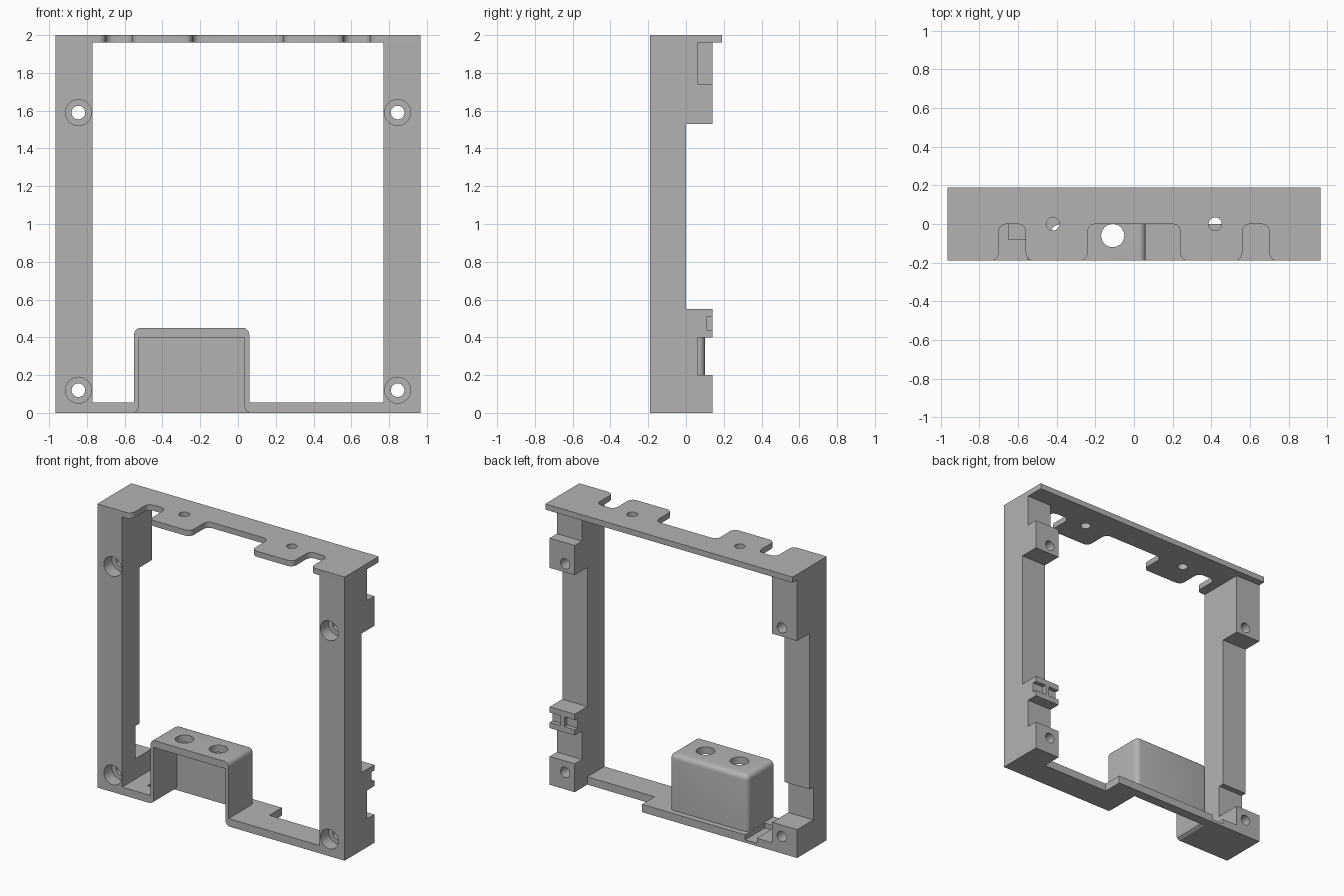
import bpy, bmesh, math
from mathutils import Vector

old = bpy.data.objects.get("Cube")
if old:
    bpy.data.objects.remove(old)

grey = bpy.data.materials.new("plain_grey")
grey.use_nodes = True
grey.diffuse_color = (0.45, 0.45, 0.45, 1)
grey.node_tree.nodes["Principled BSDF"].inputs["Base Color"].default_value = (0.45, 0.45, 0.45, 1)

W, FRONT, BACK = 0.965, -0.19, 0.14
FLOOR, PLATE, INNER = 0.055, 1.96, 0.77


def prism(name, outline, axis, lo, hi, rounding=0.0, pick=None):
    """Extrude a 2D outline along an axis; optionally round the picked corners."""
    def place(p, d):
        c = list(p)
        c.insert("xyz".index(axis), d)
        return Vector(c)
    bm = bmesh.new()
    face = bm.faces.new([bm.verts.new(place(p, lo)) for p in outline])
    new = bmesh.ops.extrude_face_region(bm, geom=[face])["geom"]
    shift = place((0, 0), hi - lo)
    bmesh.ops.translate(bm, vec=shift, verts=[g for g in new if isinstance(g, bmesh.types.BMVert)])
    bmesh.ops.recalc_face_normals(bm, faces=bm.faces)
    if rounding:
        edges = [e for e in bm.edges if pick(e.verts[0].co, e.verts[1].co)]
        bmesh.ops.bevel(bm, geom=edges, offset=rounding, segments=5, profile=0.5, affect='EDGES')
    mesh = bpy.data.meshes.new(name)
    bm.to_mesh(mesh)
    bm.free()
    mesh.materials.append(grey)
    ob = bpy.data.objects.new(name, mesh)
    bpy.context.collection.objects.link(ob)
    return ob


def rect(a, b, c, d):
    return [(a, c), (b, c), (b, d), (a, d)]


def disc(cx, cy, r, n=32):
    return [(cx + r * math.cos(2 * math.pi * i / n), cy + r * math.sin(2 * math.pi * i / n))
            for i in range(n)]


def cut(ob, *cutters):
    for c in cutters:
        c.hide_render = True
        c.hide_set(True)
        m = ob.modifiers.new("cut", 'BOOLEAN')
        m.operation, m.solver, m.object = 'DIFFERENCE', 'EXACT', c


# Side rails: stepped profile in y and z
left_profile = [(FRONT, 0), (BACK, 0), (BACK, 0.2), (0.06, 0.2), (0.06, 0.4), (BACK, 0.4),
                (BACK, 0.55), (0, 0.55), (0, 1.53), (BACK, 1.53), (BACK, 1.74),
                (0.06, 1.74), (0.06, PLATE), (FRONT, PLATE)]
right_profile = [(FRONT, 0), (BACK, 0), (BACK, 0.2), (-0.04, 0.2), (-0.04, 0.43), (0, 0.43),
                 (0, 1.53), (BACK, 1.53), (BACK, PLATE), (FRONT, PLATE)]
left_rail = prism("left_rail", left_profile, "x", INNER, W)
right_rail = prism("right_rail", right_profile, "x", -W, -INNER)

# Counterbored screw holes
for rail, side in ((left_rail, 1), (right_rail, -1)):
    for z in (0.12, 1.59):
        cut(rail, prism("screw_hole_cutter", disc(side * 0.845, z, 0.036), "y", -0.4, 0.4),
            prism("counterbore_cutter", disc(side * 0.845, z, 0.069), "y", -0.4, -0.1))

# Cable clip groove with a middle rib
for a, b in ((0.7, 0.85), (0.88, 1.1)):
    cut(left_rail, prism("clip_groove_cutter", rect(a, b, 0.11, 0.2), "z", 0.44, 0.51))

# Top plate with three rounded front notches
plate_outline = [(-W, FRONT)]
for a, b in ((-0.70, -0.56), (-0.24, 0.24), (0.56, 0.70)):
    plate_outline += [(a, FRONT), (a, 0), (b, 0), (b, FRONT)]
plate_outline += [(W, FRONT), (W, 0.19), (-W, 0.19)]
top_plate = prism("top_plate", plate_outline, "z", PLATE, 2.0, 0.04,
                  lambda p, q: abs(p.z - q.z) > 0.01 and abs(p.x) < 0.9)
for x in (-0.42, 0.42):
    cut(top_plate, prism("plate_hole_cutter", disc(x, 0, 0.034), "z", 1.8, 2.2))

# Floor with a wider flange behind the housing
floor_outline = [(-INNER, FRONT), (INNER, FRONT), (INNER, 0), (0.245, 0),
                 (0.245, BACK), (-INNER, BACK)]
floor = prism("floor", floor_outline, "z", 0, FLOOR)
cut(floor, prism("floor_recess_cutter", rect(-0.65, -0.56, -0.08, 0.3), "z", 0.02, 0.2))

# Housing, open at the front and underneath
housing = prism("housing", rect(-0.55, 0.06, FRONT, 0.1), "z", 0, 0.45, 0.035,
                lambda p, q: max(p.y, q.y) > 0 and max(p.z, q.z) > 0.1
                or min(p.z, q.z) > 0.1 and abs(p.y - q.y) > 0.1)
pocket_outline = [(-0.56, -0.1), (-0.55, 0), (-0.532, 0.012), (-0.525, 0.03), (-0.525, 0.4),
                  (0.035, 0.4), (0.035, 0.03), (0.042, 0.012), (0.06, 0), (0.07, -0.1)]
pocket = prism("pocket_cutter", pocket_outline, "y", -0.4, 0.07)
cut(floor, pocket)
cut(housing, pocket)
for x in (-0.375, -0.11):
    cut(housing, prism("housing_hole_cutter", disc(x, -0.06, 0.06), "z", 0.3, 0.6))

# Smooth only the rounded corners and holes
for ob in (left_rail, right_rail, top_plate, floor, housing):
    bpy.ops.object.select_all(action='DESELECT')
    bpy.context.view_layer.objects.active = ob
    ob.select_set(True)
    for m in [m.name for m in ob.modifiers]:
        bpy.ops.object.modifier_apply(modifier=m)
    bpy.ops.object.shade_smooth_by_angle(angle=math.radians(30))
for ob in [o for o in bpy.data.objects if "_cutter" in o.name]:
    bpy.data.objects.remove(ob)
